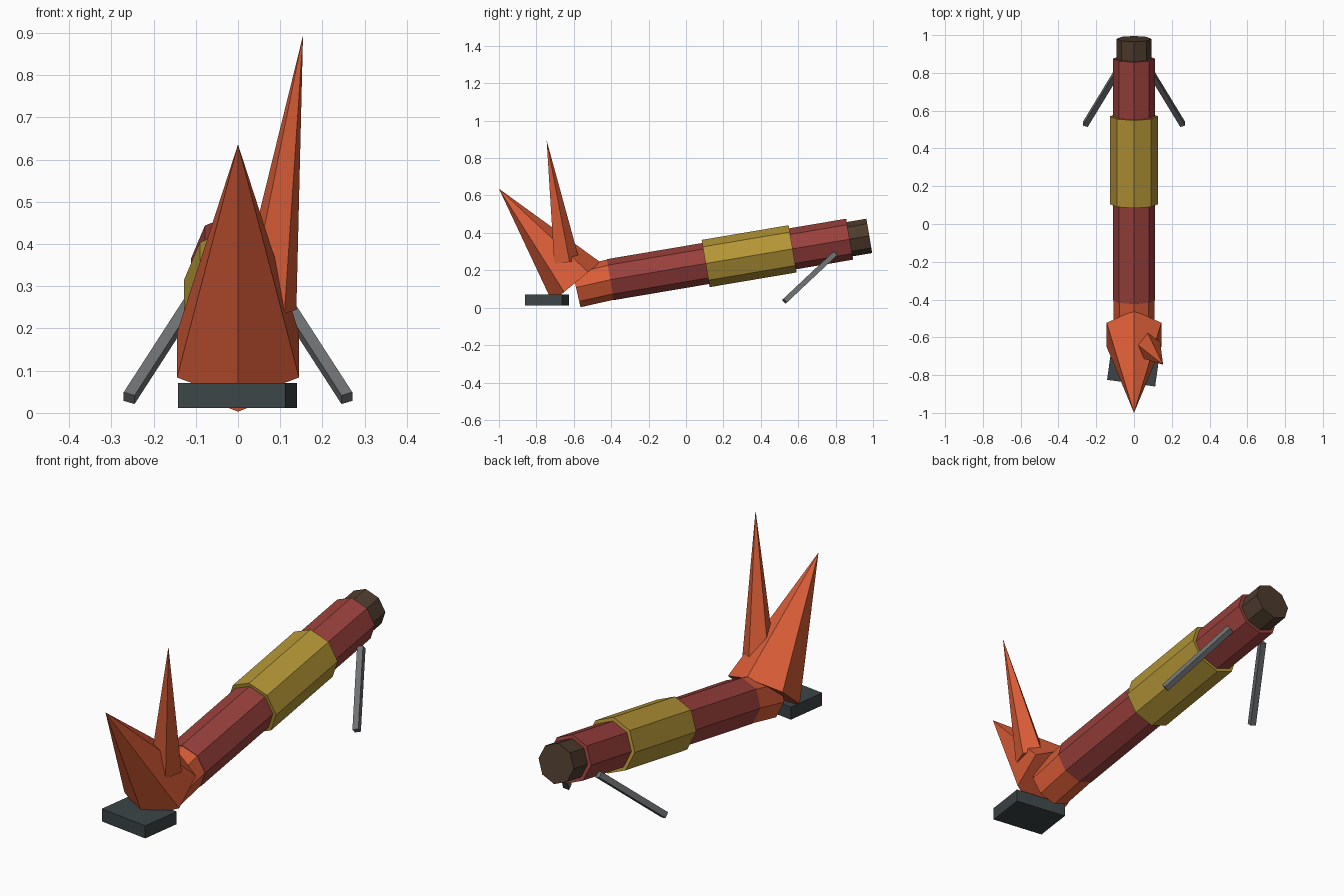
import bpy, math
from mathutils import Vector, Matrix

if "Cube" in bpy.data.objects:
    bpy.data.objects.remove(bpy.data.objects["Cube"])


def material(name, hex_code):
    def lin(c):
        c /= 255
        return c / 12.92 if c <= 0.04045 else ((c + 0.055) / 1.055) ** 2.4
    m = bpy.data.materials.new(name)
    m.diffuse_color = [lin(int(hex_code[i:i + 2], 16)) for i in (0, 2, 4)] + [1]
    m.use_nodes = True
    m.node_tree.nodes["Principled BSDF"].inputs["Base Color"].default_value = m.diffuse_color
    return m


RED = material("dull_red", "9A403C")
YELLOW = material("mustard", "B49536")
BROWN = material("dark_brown", "4E3C2E")
ORANGE = material("flame_orange", "DA5D37")
GRAY = material("steel_gray", "707274")
SLATE = material("dark_slate", "3C4547")


def frame(direction, ref):
    """Rotation with local z along direction and local x as near ref as possible."""
    z = Vector(direction).normalized()
    x = Vector(ref)
    x = (x - z * x.dot(z)).normalized()
    return Matrix((x, z.cross(x), z)).transposed().to_4x4()


def finish(name, mat):
    ob = bpy.context.object
    ob.name = name
    ob.data.materials.append(mat)
    return ob


def prism(name, a, b, r1, r2, sides, ref, mat):
    """Straight prism or cone from a to b, first corner pointing toward ref."""
    a, b = Vector(a), Vector(b)
    length = (b - a).length
    bpy.ops.mesh.primitive_cone_add(vertices=sides, radius1=r1, radius2=r2, depth=length)
    ob = finish(name, mat)
    # the primitive starts its ring on +y, so turn it onto +x first
    ob.data.transform(Matrix.Rotation(-math.pi / 2, 4, 'Z'))
    ob.matrix_world = Matrix.Translation((a + b) / 2) @ frame(b - a, ref)
    return ob


def axis(y):
    return (0, y, 0.150 + 0.169 * (y + 0.405))


UP = (0, 0, 1)

# Octagonal barrel, sleeve and end cap along the tilted axis
prism("barrel", axis(-0.405), axis(0.875), 0.111, 0.111, 8, UP, RED)
prism("sleeve", axis(0.105), axis(0.570), 0.128, 0.128, 8, UP, YELLOW)
prism("end_cap", axis(0.86), axis(0.98), 0.093, 0.093, 8, UP, BROWN)

# Neck in front of the barrel
prism("neck", (0, -0.588, 0.108), axis(-0.40), 0.108, 0.109, 8, UP, ORANGE)

# Two flame spikes
prism("large_flame", (0, -0.587, 0.137), (0, -1.0, 0.636), 0.167, 0, 6, (0, 1, 0), ORANGE)
prism("small_flame", (0.068, -0.645, 0.25), (0.154, -0.745, 0.894), 0.074, 0, 5, (0, 1, 0), ORANGE)

# Foot plate, turned slightly
bpy.ops.mesh.primitive_cube_add(size=1, location=(-0.0015, -0.7435, 0.041),
                                rotation=(0, 0, math.radians(-7.9)))
finish("foot_plate", SLATE).scale = (0.257, 0.20, 0.06)

# Pair of splayed legs
for side, label in ((-1, "left"), (1, "right")):
    top = Vector((side * 0.095, 0.795, 0.287))
    foot = Vector((side * 0.258, 0.527, 0.035))
    bpy.ops.mesh.primitive_cube_add(size=1)
    leg = finish(label + "_leg", GRAY)
    leg.matrix_world = (Matrix.Translation((top + foot) / 2) @ frame(top - foot, (1, 0, 0))
                        @ Matrix.Diagonal((0.028, 0.028, (top - foot).length, 1)))
